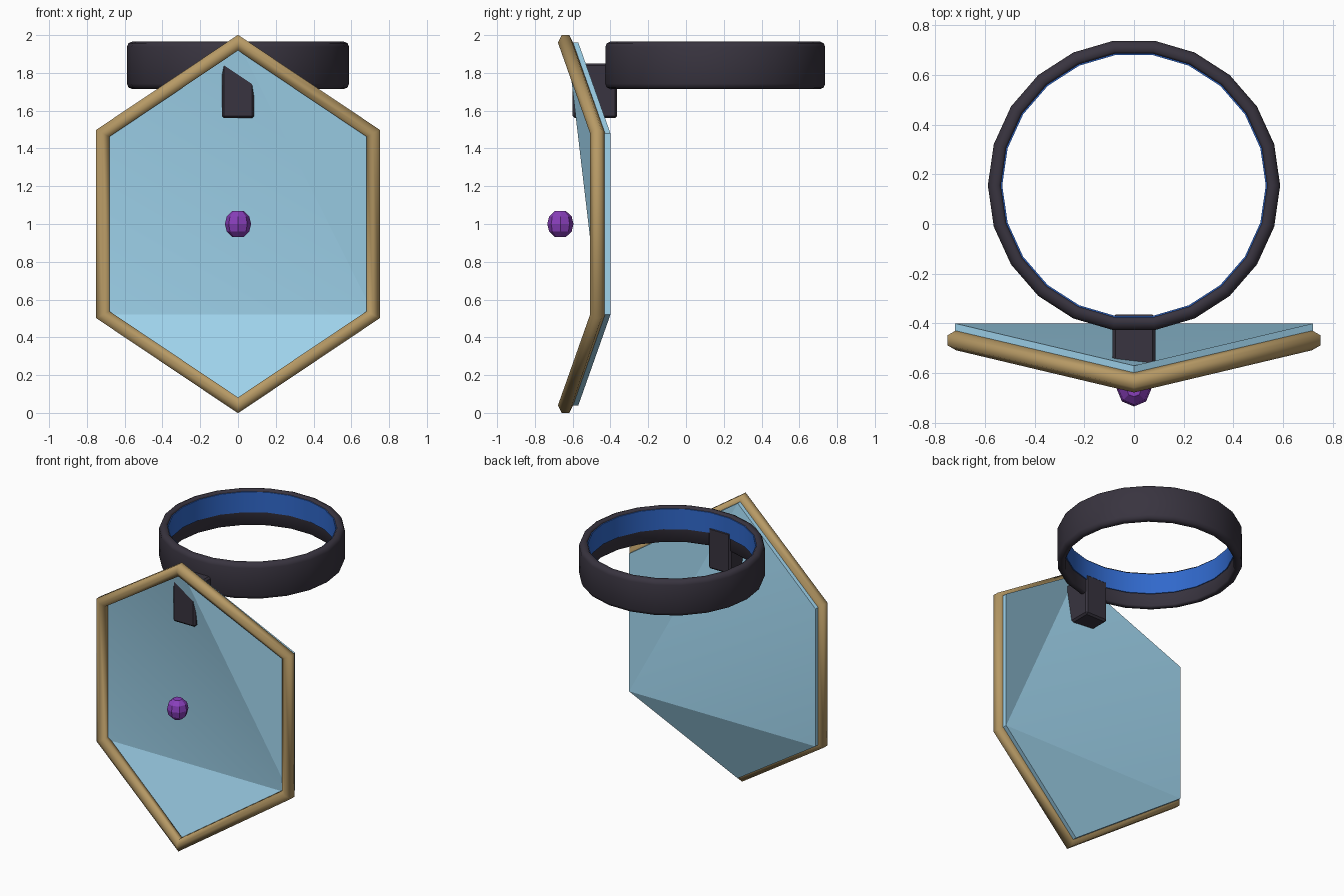
import bpy, bmesh
from math import sin, cos, pi, radians
from mathutils import Vector

if "Cube" in bpy.data.objects:
    bpy.data.objects.remove(bpy.data.objects["Cube"])


def material(name, rgb):
    m = bpy.data.materials.new(name)
    m.diffuse_color = (*rgb, 1)
    m.use_nodes = True
    m.node_tree.nodes["Principled BSDF"].inputs["Base Color"].default_value = m.diffuse_color
    return m


DARK = material("dark_plastic", (0.04, 0.034, 0.05))
GOLD = material("gold_trim", (0.47, 0.32, 0.13))
SKY = material("pale_blue", (0.35, 0.66, 0.85))
BLUE = material("blue_lining", (0.03, 0.14, 0.6))
PURPLE = material("purple_gem", (0.25, 0.05, 0.5))


def finish(bm, name, mat, angle=None):
    """Turn a bmesh into an object, optionally smooth by angle (degrees)."""
    bmesh.ops.recalc_face_normals(bm, faces=bm.faces)
    me = bpy.data.meshes.new(name)
    bm.to_mesh(me)
    bm.free()
    ob = bpy.data.objects.new(name, me)
    bpy.context.collection.objects.link(ob)
    me.materials.append(mat)
    if angle:
        bpy.ops.object.select_all(action='DESELECT')
        ob.select_set(True)
        bpy.context.view_layer.objects.active = ob
        bpy.ops.object.shade_smooth_by_angle(angle=radians(angle))
    return ob


def bridge_rings(bm, rings, closed):
    """Join rings of points with quads; closed also joins last to first."""
    rows = [[bm.verts.new(p) for p in r] for r in rings]
    n = len(rows[0])
    for i in range(len(rows) if closed else len(rows) - 1):
        a, b = rows[i], rows[(i + 1) % len(rows)]
        for j in range(n):
            k = (j + 1) % n
            bm.faces.new((a[j], a[k], b[k], b[j]))
    return rows


def lathe(profile, sides, centre):
    """Rings of points around z from (radius, z) pairs."""
    cx, cy, cz = centre
    return [[(cx + r * cos(2 * pi * i / sides), cy + r * sin(2 * pi * i / sides), cz + z)
             for i in range(sides)] for r, z in profile]


def hexagon(w, y_side, y_tip):
    """Bent hexagon, starting at lower right and going round."""
    return [Vector(p) for p in ((w, y_side, 0.52), (w, y_side, 1.48), (0, y_tip, 1.96),
                                (-w, y_side, 1.48), (-w, y_side, 0.52), (0, y_tip, 0.04))]


# Panel: bent hexagon plate, faceted as a fan from the lower right corner
bm = bmesh.new()
front = [bm.verts.new(p) for p in hexagon(0.72, -0.46, -0.63)]
back = [bm.verts.new(p) for p in hexagon(0.72, -0.40, -0.57)]
for s in (front, back):
    for i in range(1, 5):
        bm.faces.new((s[0], s[i], s[i + 1]))
for i in range(6):
    k = (i + 1) % 6
    bm.faces.new((front[i], front[k], back[k], back[i]))
finish(bm, "panel", SKY, 18)

# Frame: six-sided rail mitred around the hexagon
path = hexagon(0.716, -0.468, -0.638)
rings = []
for i, p in enumerate(path):
    normals = []
    for a, b in ((path[i - 1], p), (p, path[(i + 1) % 6])):
        d = b - a
        normals.append(Vector((d.z, 0, -d.x)).normalized())
    bis = (normals[0] + normals[1]).normalized()
    out = bis / bis.dot(normals[0])
    rings.append([p + out * (0.04 * sin(k * pi / 3)) + Vector((0, 0.04 * cos(k * pi / 3), 0))
                  for k in range(6)])
bm = bmesh.new()
bridge_rings(bm, rings, True)
finish(bm, "panel_frame", GOLD, 65)

# Head band with chamfered rims
CENTRE = (0, 0.155, 1.84)
half = [(0.588, 0.097), (0.580, 0.117), (0.562, 0.125), (0.545, 0.125), (0.536, 0.116)]
profile = half + [(r, -z) for r, z in reversed(half)]
bm = bmesh.new()
bridge_rings(bm, lathe(profile, 22, CENTRE), True)
finish(bm, "head_band", DARK, 60)

# Blue lining on the upper inside of the band
bm = bmesh.new()
lining = [(0.538, 0.112), (0.530, 0.112), (0.530, -0.03), (0.538, -0.03)]
bridge_rings(bm, lathe(lining, 22, CENTRE), True)
finish(bm, "band_lining", BLUE, 30)

# Bracket joining panel and band
bm = bmesh.new()
bmesh.ops.create_cube(bm, size=1)
bmesh.ops.scale(bm, vec=(0.172, 0.235, 0.29), verts=bm.verts)
bmesh.ops.translate(bm, vec=(0, -0.4825, 1.705), verts=bm.verts)
bmesh.ops.bevel(bm, geom=bm.edges[:], offset=0.012, segments=1, affect='EDGES')
finish(bm, "bracket", DARK)

# Floating faceted gem
bm = bmesh.new()
gem = [(0.03, 0.068), (0.06, 0.04), (0.069, 0), (0.06, -0.04), (0.03, -0.068)]
rows = bridge_rings(bm, lathe(gem, 8, (0, -0.665, 1.0)), False)
bm.faces.new(rows[0])
bm.faces.new(rows[-1])
finish(bm, "gem", PURPLE)
